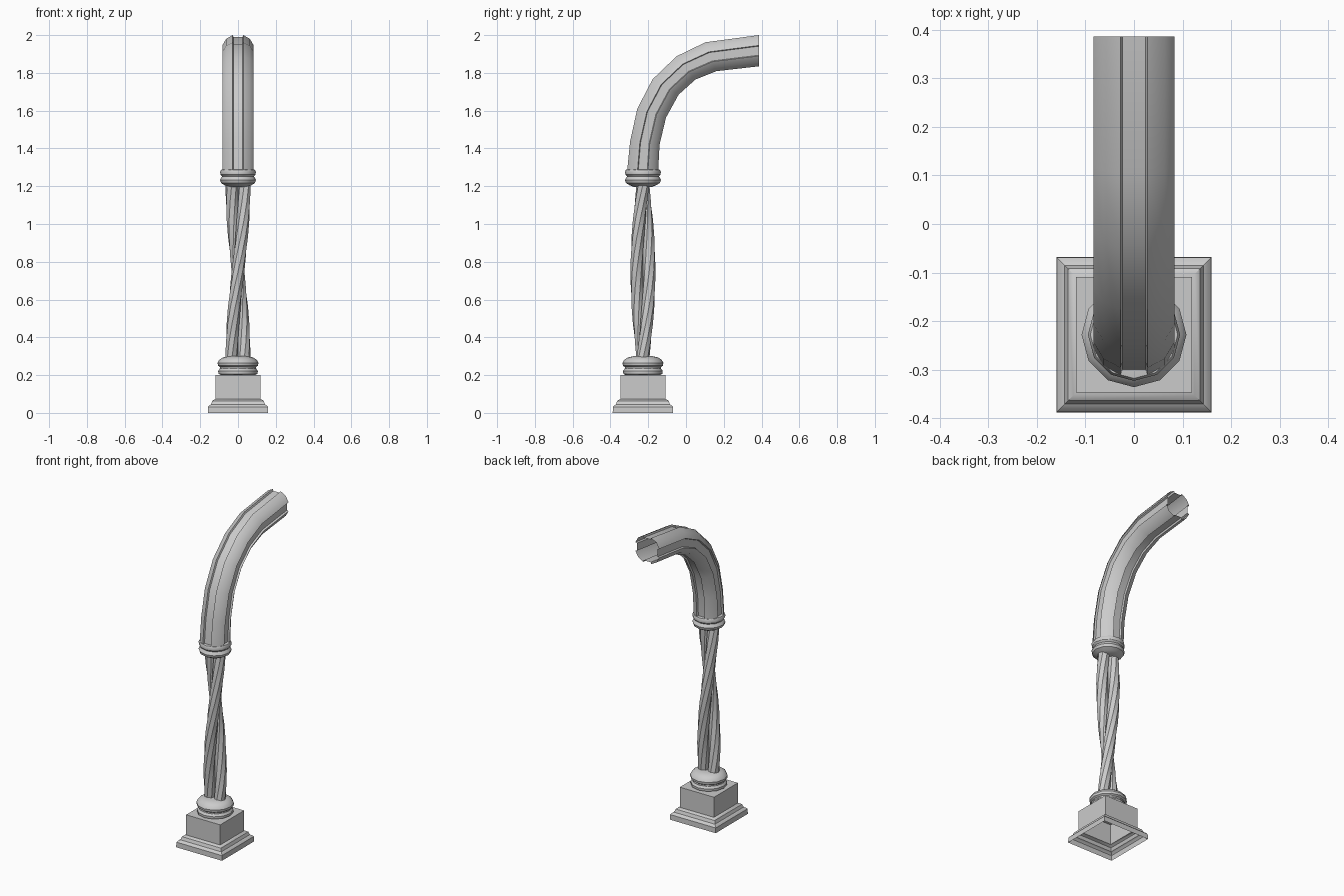
import bpy, math
from mathutils import Vector

if "Cube" in bpy.data.objects:
    bpy.data.objects.remove(bpy.data.objects["Cube"])

CY = -0.228  # y of the post axis


def loft(name, rings, cap_start=False, cap_end=False):
    """Skin a list of closed rings into one object."""
    n = len(rings[0])
    verts = [p for r in rings for p in r]
    faces = []
    for i in range(len(rings) - 1):
        for j in range(n):
            k = (j + 1) % n
            faces.append((i*n + j, i*n + k, (i+1)*n + k, (i+1)*n + j))
    if cap_start:
        faces.append(tuple(reversed(range(n))))
    if cap_end:
        faces.append(tuple((len(rings)-1)*n + j for j in range(n)))
    me = bpy.data.meshes.new(name)
    me.from_pydata(verts, [], faces)
    ob = bpy.data.objects.new(name, me)
    bpy.context.collection.objects.link(ob)
    bpy.ops.object.select_all(action='DESELECT')
    ob.select_set(True)
    bpy.context.view_layer.objects.active = ob
    bpy.ops.object.mode_set(mode='EDIT')
    bpy.ops.mesh.select_all(action='SELECT')
    bpy.ops.mesh.normals_make_consistent(inside=False)
    bpy.ops.object.mode_set(mode='OBJECT')
    bpy.ops.object.shade_smooth_by_angle(angle=math.radians(32))
    return ob


def turned(name, profile, sides, start=0.0, **caps):
    """Profile of (radius, z) swept round the post axis."""
    rings = []
    for r, z in profile:
        angles = [start + math.tau * j / sides for j in range(sides)]
        rings.append([(r*math.cos(a), CY + r*math.sin(a), z) for a in angles])
    return loft(name, rings, **caps)


# Square plinth, open underneath
half = [(0.16, 0), (0.159, 0.032), (0.152, 0.04), (0.143, 0.045),
        (0.136, 0.064), (0.125, 0.071), (0.119, 0.073), (0.119, 0.2)]
turned("plinth", [(h * math.sqrt(2), z) for h, z in half], 4, math.pi/4, cap_end=True)

# Moulded rings below and above the shaft
turned("base_collar", [(0.09, 0.2), (0.104, 0.207), (0.105, 0.222), (0.096, 0.235),
                       (0.096, 0.243), (0.106, 0.25), (0.108, 0.265), (0.1, 0.28),
                       (0.08, 0.294), (0.05, 0.3)], 12, cap_start=True, cap_end=True)
turned("upper_collar", [(0.05, 1.197), (0.07, 1.205), (0.09, 1.217), (0.095, 1.233),
                        (0.088, 1.247), (0.084, 1.252), (0.093, 1.262), (0.095, 1.276),
                        (0.09, 1.287), (0.075, 1.289)], 12, cap_start=True, cap_end=True)

# Two strands twisted half a turn around each other
for s in range(2):
    rings = []
    for i in range(11):
        t = i / 10
        a = math.pi * (t + s)
        cx, cy = 0.033 * math.cos(a), CY + 0.033 * math.sin(a)
        rings.append([(cx + 0.034*math.cos(a + math.tau*j/8),
                       cy + 0.034*math.sin(a + math.tau*j/8),
                       0.285 + 0.925*t) for j in range(8)])
    loft(f"twisted_strand_{s + 1}", rings)

# Curved hollow pipe: each station gives its outer and inner (y, z)
stations = [((-0.311, 1.285), (-0.147, 1.285)), ((-0.296, 1.437), (-0.14, 1.42)),
            ((-0.258, 1.61), (-0.106, 1.563)), ((-0.177, 1.766), (-0.039, 1.685)),
            ((-0.05, 1.888), (0.05, 1.765)), ((0.103, 1.962), (0.16, 1.809)),
            ((0.386, 2.0), (0.386, 1.835))]
# Rounded section with a shallow flat groove on each of its four sides
quarter = [(0.083, 0.028), (0.063, 0.063), (0.028, 0.083), (0.024, 0.072), (-0.024, 0.072)]
section = []
for q in range(4):
    for u, v in quarter:
        for _ in range(q):
            u, v = -v, u
        section.append((u, v))
rings = []
for outer, inner in stations:
    o, n = Vector((0, *outer)), Vector((0, *inner))
    mid, arm = (o + n) / 2, (o - n) / 2 / 0.083
    rings.append([tuple(mid + arm * v + Vector((u, 0, 0))) for u, v in section])
loft("curved_pipe", rings)
